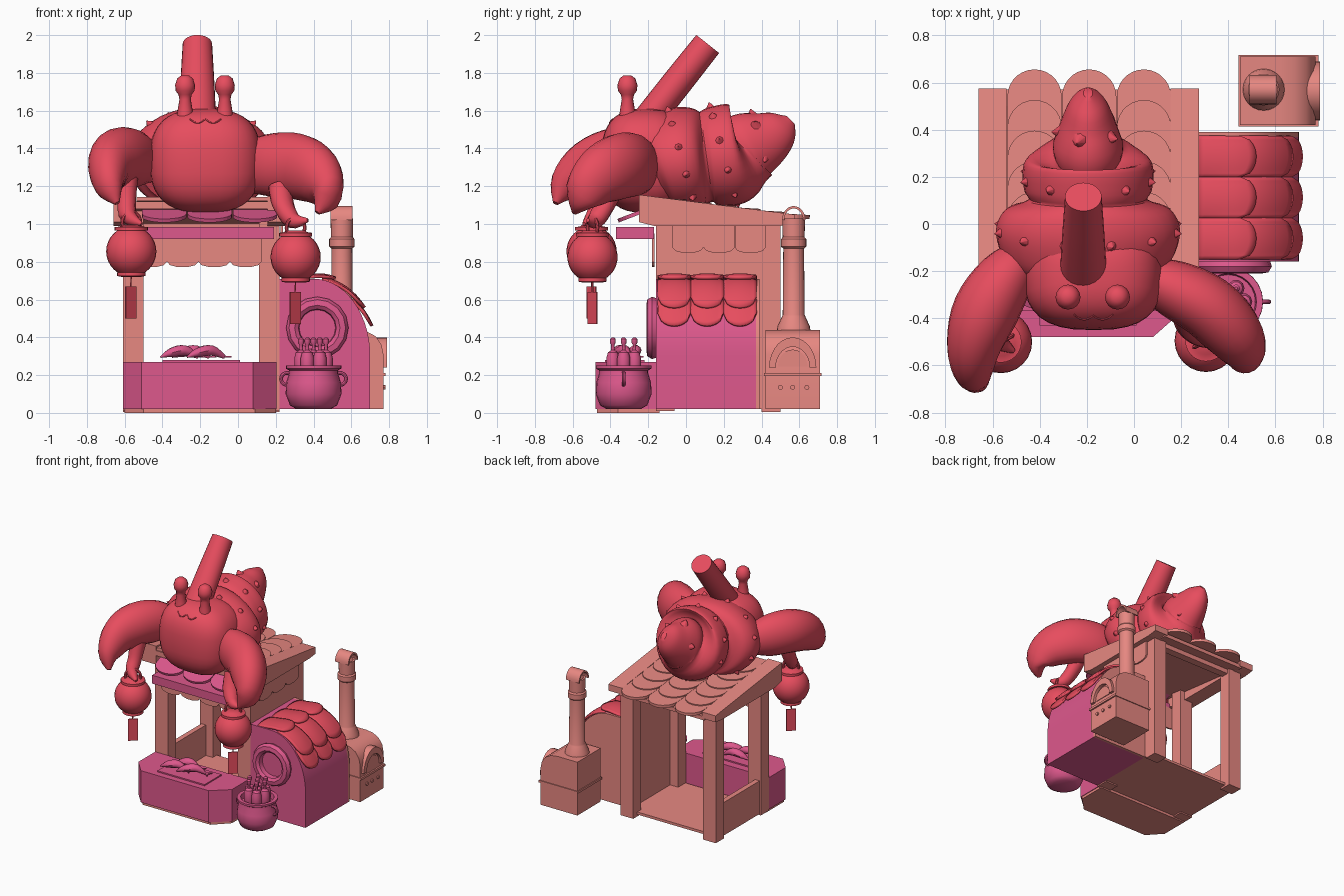
import bpy, bmesh, math
from mathutils import Vector, Matrix
from math import sin, cos, pi

if "Cube" in bpy.data.objects:
    bpy.data.objects.remove(bpy.data.objects["Cube"])

def material(name, r, g, b):
    m = bpy.data.materials.new(name)
    m.diffuse_color = tuple(((c + .055) / 1.055) ** 2.4 for c in (r, g, b)) + (1,)
    m.use_nodes = True
    m.node_tree.nodes["Principled BSDF"].inputs["Base Color"].default_value = m.diffuse_color
    return m

RED = material("coral_red", .92, .305, .375)
SALMON = material("salmon", .91, .535, .51)
PINK = material("magenta_pink", .87, .345, .55)

# ---------- helpers ----------
def finish(name, bm, mat, smooth=True):
    bmesh.ops.recalc_face_normals(bm, faces=bm.faces)
    me = bpy.data.meshes.new(name)
    bm.to_mesh(me)
    bm.free()
    o = bpy.data.objects.new(name, me)
    bpy.context.collection.objects.link(o)
    me.materials.append(mat)
    if smooth:
        bpy.ops.object.select_all(action='DESELECT')
        o.select_set(True)
        bpy.context.view_layer.objects.active = o
        bpy.ops.object.shade_smooth_by_angle(angle=math.radians(40))
    return o

def box(name, x0, x1, y0, y1, z0, z1, mat):
    bm = bmesh.new()
    bmesh.ops.create_cube(bm, size=1)
    for v in bm.verts:
        v.co = ((x0 + x1) / 2 + v.co.x * (x1 - x0), (y0 + y1) / 2 + v.co.y * (y1 - y0),
                (z0 + z1) / 2 + v.co.z * (z1 - z0))
    return finish(name, bm, mat, False)

def plate(name, outline, origin, u, v, thick, mat, smooth=False):
    """Outline in the (u, v) plane, extruded along u x v."""
    u, v, o = Vector(u), Vector(v), Vector(origin)
    w = u.cross(v).normalized() * thick
    bm = bmesh.new()
    a = [bm.verts.new(o + u * p + v * q) for p, q in outline]
    b = [bm.verts.new(x.co + w) for x in a]
    bm.faces.new(a)
    bm.faces.new(b[::-1])
    n = len(a)
    for i in range(n):
        bm.faces.new((a[i], a[(i + 1) % n], b[(i + 1) % n], b[i]))
    return finish(name, bm, mat, smooth)

def scallop(w, length, r, n=10):
    return [(-w / 2, 0), (w / 2, 0)] + [(w / 2 * cos(pi * i / n), length - r + r * sin(pi * i / n))
                                        for i in range(n + 1)]

def loft(name, rings, mat, caps=True):
    bm = bmesh.new()
    vs = [[bm.verts.new(p) for p in r] for r in rings]
    n = len(vs[0])
    for a, b in zip(vs, vs[1:]):
        for i in range(n):
            bm.faces.new((a[i], a[(i + 1) % n], b[(i + 1) % n], b[i]))
    if caps:
        bm.faces.new(vs[0])
        bm.faces.new(vs[-1][::-1])
    return finish(name, bm, mat)

def lathe(name, profile, x, y, mat, n=24):
    return loft(name, [[(x + r * cos(2 * pi * i / n), y + r * sin(2 * pi * i / n), z) for i in range(n)]
                       for r, z in profile], mat)

def tube(name, pts, mat, n=20, sub=4):
    """Points (x, y, z, side radius, upright radius), splined."""
    P = [Vector(p) for p in pts]
    path = []
    for i in range(len(P) - 1):
        a, b, c, d = P[max(i - 1, 0)], P[i], P[i + 1], P[min(i + 2, len(P) - 1)]
        for k in range(sub):
            t = k / sub
            path.append(.5 * (2 * b + (c - a) * t + (2 * a - 5 * b + 4 * c - d) * t * t
                              + (3 * b - a - 3 * c + d) * t ** 3))
    path.append(P[-1])
    rings = []
    for i, p in enumerate(path):
        t = Vector((path[min(i + 1, len(path) - 1)] - path[max(i - 1, 0)])[:3]).normalized()
        s = t.cross(Vector((0, 0, 1)))
        s = s.normalized() if s.length > .01 else Vector((1, 0, 0))
        up = s.cross(t)
        rings.append([Vector(p[:3]) + s * p[3] * cos(2 * pi * k / n) + up * p[4] * sin(2 * pi * k / n)
                      for k in range(n)])
    return loft(name, rings, mat)

def ring(name, loc, R, r, rot, mat):
    bpy.ops.mesh.primitive_torus_add(location=loc, rotation=rot, major_radius=R, minor_radius=r,
                                     major_segments=20, minor_segments=8)
    o = bpy.context.object
    o.name = name
    o.data.materials.append(mat)
    bpy.ops.object.shade_smooth_by_angle(angle=math.radians(40))

X, Y, Z = (1, 0, 0), (0, 1, 0), (0, 0, 1)

# ---------- stall frame ----------
plate("front_base", [(-.6, -.14), (-.6, -.36), (-.5, -.47), (.09, -.47), (.2, -.36), (.2, -.14)],
      (0, 0, 0), X, Y, .03, SALMON)
box("floor", -.6, .2, -.15, .45, .02, .04, SALMON)
for x0, x1 in ((-.61, -.5), (.11, .22)):
    box("front_post", x0, x1, -.16, -.06, .01, 1.1, SALMON)
    box("back_post", x0, x1, .4, .5, .005, 1.03, SALMON)
box("left_low_wall", -.6, -.56, -.1, .42, .02, .28, SALMON)
box("right_wall", .18, .22, -.1, .42, .02, 1.06, SALMON)
box("back_beam", -.6, .22, .42, .48, .96, 1.02, SALMON)
for i in range(4):
    plate("front_valance", scallop(.166, .18, .03, 5), (-.46 + .167 * i, -.18, .95), X, (0, 0, -1), .012, SALMON)
for i in range(3):
    plate("side_valance", scallop(.163, .155, .03, 5), (.225, .01 + .165 * i, 1.0), Y, (0, 0, -1), -.012, SALMON)

# ---------- stall roof ----------
plate("roof_slab", [(-.25, 1.12), (-.25, 1.08), (.57, .985), (.57, 1.015)], (-.56, 0, 0), Y, Z, .74, SALMON)
for x in (-.66, .155):
    plate("barge_board", [(-.25, 1.155), (-.25, 1.01), (-.17, .99), (.5, .99), (.575, 1.0), (.575, 1.05)],
          (x, 0, 0), Y, Z, .12, SALMON)
for row in range(6):
    for x in (-.422, -.19, .042):
        y = .405 - .13 * row
        plate("roof_tile", scallop(.23, .25, .115, 14), (x, y, 1.02 - .125 * (y - .57)), X,
              (0, .998, -.06), .022, SALMON)

# ---------- awning ----------
box("awning_board", -.49, .19, -.37, -.17, .92, .985, PINK)
for x in (-.39, -.15, .09):
    plate("awning_tile", scallop(.235, .2, .08, 14), (x, -.17, 1.08), X, (0, -.93, -.36), -.02, PINK)

# ---------- counter and fish ----------
plate("counter", [(-.61, -.16), (-.61, -.37), (-.51, -.48), (.08, -.48), (.205, -.37), (.205, -.16)],
      (0, 0, .02), X, Y, .25, PINK)
box("fish_tray", -.4, .01, -.43, -.22, .27, .28, PINK)
for x, y, d in ((-.41, -.38, .05), (-.35, -.28, .02), (-.27, -.38, .08)):
    tube("fish", [(x, y, .295, .004, .004), (x + .06, y + d * .3, .32, .03, .025), (x + .13, y + d * .7, .33, .03, .028),
                  (x + .2, y + d, .295, .004, .01)], PINK, 10)
    plate("fish_tail", [(0, 0), (.045, -.035), (.03, 0), (.045, .035)], (x + .19, y + d, .292), X, Y, .008, PINK)

# ---------- hut ----------
def arc(a, off=0):
    return (.40 + (.30 + off) * sin(a), .30 + (.41 + off) * cos(a))

profile = [(.22, .02), (.22, .71)] + [arc(pi / 2 * i / 14) for i in range(15)] + [(.70, .02)]
plate("hut_body", profile, (0, .37, 0), X, Z, .53, PINK, True)
plate("hut_back_panel", profile, (0, .39, 0), X, Z, .02, SALMON, True)

def slope(s, off):
    """Below zero the tiles run flat towards the stall."""
    if s < 0:
        return (.40 + s * .3, .71 + off)
    return arc(s, off)

for col in range(3):
    for row, (s0, s1) in enumerate(((.75, 1.2), (.15, .95), (-.42, .36))):
        bm = bmesh.new()
        nu, nv = 8, 10
        grid = []
        for j in range(nv + 1):
            t = -1 + 2 * j / nv
            end = s1 - .2 * (1 - math.sqrt(max(0, 1 - t * t)))
            line = []
            for i in range(nu + 1):
                f = i / nu
                x, z = slope(s0 + (end - s0) * f, -.008 + .026 * f + .014 * (1 - t * t))
                line.append(bm.verts.new((x, -.062 + .174 * col + .0875 * t, z)))
            grid.append(line)
        for j in range(nv):
            for i in range(nu):
                bm.faces.new((grid[j][i], grid[j][i + 1], grid[j + 1][i + 1], grid[j + 1][i]))
        m = finish("hut_roof_tile", bm, RED).modifiers.new("thickness", 'SOLIDIFY')
        m.thickness, m.offset = .016, 0

# round porthole
wring = []
for r, y in ((.155, -.15), (.165, -.18), (.15, -.205), (.12, -.21), (.1, -.195), (.095, -.15)):
    wring.append([(.42 + r * cos(2 * pi * i / 16), y, .45 + r * sin(2 * pi * i / 16)) for i in range(16)])
loft("porthole_ring", wring, PINK, False)

# ---------- stew pot ----------
lathe("pot", [(.09, .02), (.125, .04), (.148, .1), (.145, .16), (.13, .21), (.13, .225), (.147, .235), (.147, .25),
              (.12, .25), (.115, .21)], .4, -.33, PINK)
for s in (-1, 1):
    ring("pot_handle", (.4 + s * .14, -.33, .18), .032, .01, (pi / 2, 0, 0), PINK)
for i in range(7):
    a = 2 * pi * i / 6
    R = .066 if i < 6 else 0
    x, y = .4 + R * cos(a), -.33 + R * sin(a)
    lathe("sausage", [(.02, .18), (.036, .21), (.036, .29), (.028, .32), (.01, .332), (.009, .36), (.016, .37),
                      (.016, .39), (.006, .4)], x, y, PINK, 10)

# ---------- oven ----------
plate("oven_body", [(.45, .02), (.45, .44), (.62, .44), (.68, .432), (.73, .405), (.76, .36), (.77, .31), (.77, .02)],
      (0, .71, 0), X, Z, .29, SALMON, True)
box("oven_band", .443, .782, .413, .717, .195, .212, SALMON)
A = [pi * i / 14 for i in range(15)]
plate("oven_arch", [(.125 * cos(a), .16 * sin(a)) for a in A] + [(.09 * cos(a), .11 * sin(a)) for a in A[::-1]],
      (.70, .565, .24), Y, Z, .09, SALMON, True)
plate("oven_door", [(.078 * cos(a), .09 * sin(a)) for a in A], (.765, .565, .245), Y, Z, .01, SALMON, True)
for y in (.5, .565, .64):
    plate("oven_knob", [(.013 * cos(2 * pi * i / 10), .013 * sin(2 * pi * i / 10)) for i in range(10)],
          (.765, y, .135), Y, Z, .015, SALMON)
lathe("chimney", [(.09, .43), (.085, .46), (.062, .51), (.058, .52), (.055, .87), (.067, .88), (.067, .92), (.058, .93),
                  (.06, 1.03), (.045, 1.03), (.045, .95)], .55, .57, SALMON)
plate("chimney_cap", [(.062 * cos(a), .075 * sin(a)) for a in A] + [(.05 * cos(a), .062 * sin(a)) for a in A[::-1]],
      (.49, .57, 1.02), Y, Z, .115, SALMON, True)

# ---------- lanterns ----------
for x, y, z in ((-.565, -.5, .855), (.305, -.495, .825)):
    lathe("lantern", [(.05, z - .135), (.075, z - .13), (.075, z - .115)] +
          [(.133 * cos(a), z + .133 * sin(a)) for a in [pi * (i - 5) / 16 for i in range(11)]] +
          [(.088, z + .11), (.088, z + .128), (.06, z + .132), (.05, z + .14)], x, y, RED)
    ring("lantern_handle", (x, y, z + .155), .055, .01, (pi / 2, 0, .5), RED)
    tube("lantern_string", [(x, y, z - .13, .004, .004), (x - .004, y, z - .2, .004, .004)], RED, 6)
    plate("lantern_tag", [(-.036, 0), (.036, 0), (.036, .17), (-.036, .17)], (x - .005, y + .004, z - .355),
          (.75, .65, 0), Z, .008, RED)

# ---------- hermit crab body ----------
bc, br, e = Vector((-.172, -.215, 1.335)), (.295, .235, .275), .75
bm = bmesh.new()
bmesh.ops.create_uvsphere(bm, u_segments=32, v_segments=20, radius=1)
for v in bm.verts:
    v.co = bc + Vector([math.copysign(abs(c) ** e, c) * r for c, r in zip(v.co, br)])
finish("crab_body", bm, RED)
mouth = []
for i in range(17):
    x = -.255 + .165 * i / 16
    z = 1.555 - .02 * abs(sin(2 * pi * i / 16))
    q = 1 - abs((x - bc.x) / br[0]) ** (2 / e) - abs((z - bc.z) / br[2]) ** (2 / e)
    mouth.append((x, bc.y - br[1] * q ** (e / 2), z, .004, .004))
tube("mouth", mouth, RED, 6, 1)
for x in (-.28, -.07):
    lathe("eye_stalk", [(.045, 1.55), (.04, 1.6), (.03, 1.66), (.035, 1.685), (.05, 1.705), (.053, 1.735), (.042, 1.77),
                        (.02, 1.787)], x, -.31, RED, 16)
tube("snorkel", [(-.215, -.22, 1.53, .1, .08), (-.215, -.05, 1.745, .09, .08), (-.215, .115, 1.953, .078, .077)], RED, 24)

# claws, each with a small lower pincer holding a lantern
tube("left_claw", [(-.44, -.1, 1.30, .06, .08), (-.54, -.22, 1.34, .12, .15), (-.63, -.37, 1.35, .14, .16),
                   (-.68, -.52, 1.3, .115, .14), (-.68, -.64, 1.2, .075, .09), (-.64, -.69, 1.11, .015, .015)], RED)
tube("right_claw", [(.04, -.22, 1.29, .08, .13), (.16, -.27, 1.31, .12, .165), (.31, -.35, 1.305, .135, .175),
                    (.42, -.46, 1.25, .125, .155), (.47, -.55, 1.15, .08, .1), (.42, -.59, 1.06, .015, .015)], RED)
tube("left_pincer", [(-.59, -.4, 1.24, .06, .06), (-.59, -.44, 1.12, .05, .05), (-.58, -.49, 1.04, .045, .045),
                     (-.51, -.54, 1.0, .01, .01)], RED, 12)
tube("right_pincer", [(.22, -.38, 1.2, .06, .06), (.24, -.43, 1.1, .06, .05), (.29, -.48, 1.02, .045, .045),
                      (.37, -.52, 1.02, .01, .01)], RED, 12)

# ---------- spiral shell ----------
sx = -.195
tube("shell", [(sx, -.17, 1.29, .32, .23), (sx, -.12, 1.31, .37, .27), (sx, -.02, 1.335, .39, .285), (sx, .06, 1.35, .35, .27),
               (sx, .1, 1.355, .255, .24), (sx, .14, 1.36, .27, .258), (sx, .22, 1.365, .278, .27),
               (sx, .28, 1.372, .255, .255), (sx, .31, 1.385, .155, .195), (sx, .34, 1.41, .148, .19),
               (sx, .43, 1.455, .115, .15), (sx, .51, 1.51, .075, .1), (sx, .555, 1.55, .02, .03)], RED, 32)
bm = bmesh.new()
for y, z, rx, rz, n in ((-.02, 1.335, .385, .285, 12), (.2, 1.365, .275, .265, 10), (.39, 1.435, .13, .165, 5)):
    for i in range(n):
        a = 2 * pi * (i + .5) / n
        d = Vector((cos(a), -.25 * sin(a), sin(a))).normalized()
        p = Vector((sx + rx * cos(a), y - .27 * rz * sin(a), z + .96 * rz * sin(a)))
        bmesh.ops.create_cone(bm, segments=8, radius1=.04, radius2=.002, depth=.05, cap_ends=True,
                              matrix=Matrix.Translation(p) @ d.to_track_quat('Z', 'Y').to_matrix().to_4x4())
finish("shell_spikes", bm, RED)
